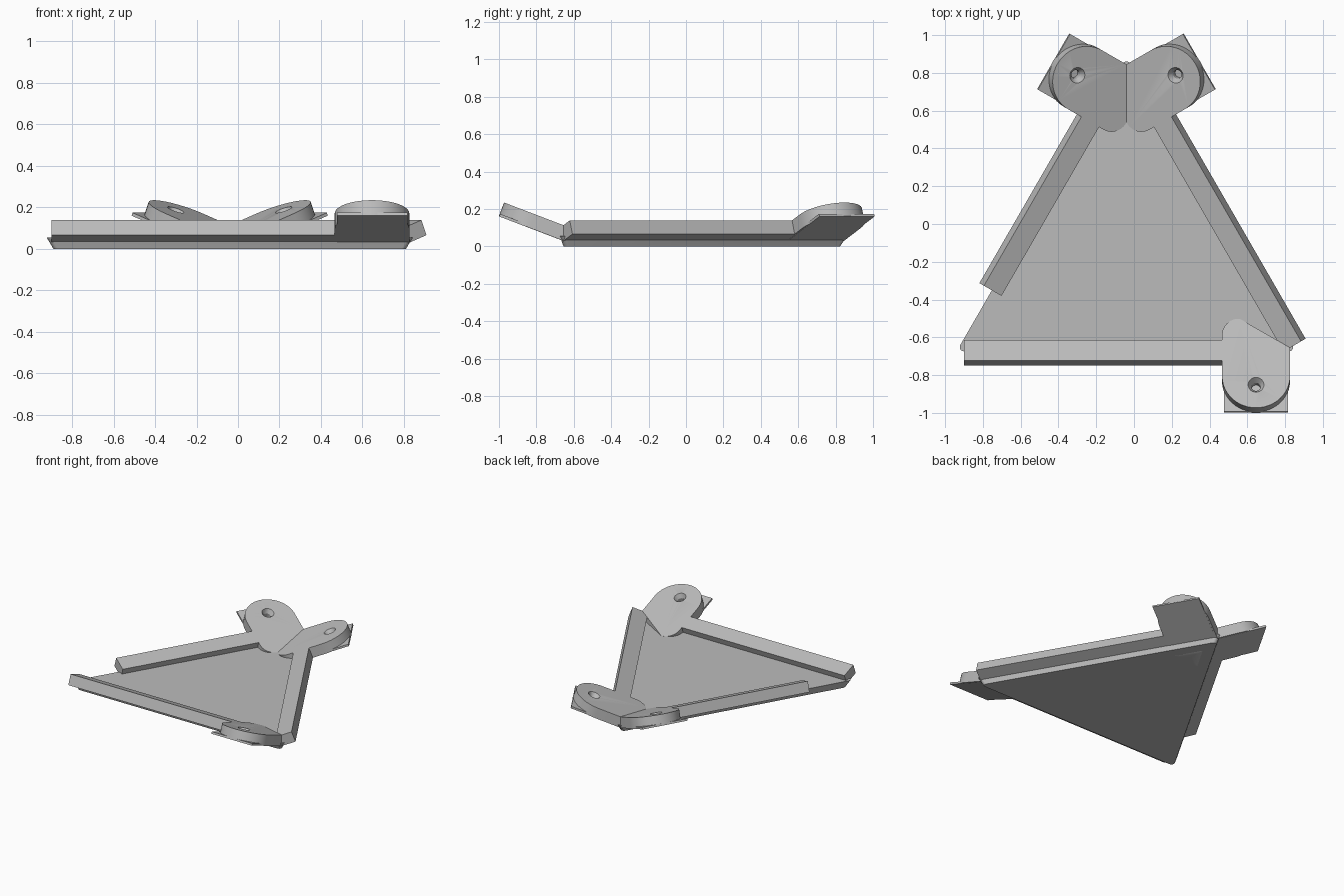
import bpy, bmesh
from math import sin, cos, pi, radians, sqrt
from mathutils import Vector, Matrix

cube = bpy.data.objects.get("Cube")
if cube:
    bpy.data.objects.remove(cube, do_unlink=True)

grey = bpy.data.materials.new("light grey")
grey.use_nodes = True
GREY = (0.5, 0.5, 0.5, 1)
grey.diffuse_color = GREY
grey.node_tree.nodes["Principled BSDF"].inputs["Base Color"].default_value = GREY

TILT = radians(20.9)      # outward tilt of rails and tabs
INRADIUS = 0.5
CENTRE = Vector((-0.04, -0.155, 0))
SIDE = 2 * sqrt(3) * INRADIUS
THICK = 0.078
TAB = 0.36                # tab width along the edge


def corner(deg):
    a = radians(deg)
    return CENTRE + Vector((cos(a), sin(a), 0)) * 2 * INRADIUS


def add_object(name, bm):
    bmesh.ops.recalc_face_normals(bm, faces=bm.faces)
    mesh = bpy.data.meshes.new(name)
    bm.to_mesh(mesh)
    bm.free()
    mesh.materials.append(grey)
    ob = bpy.data.objects.new(name, mesh)
    bpy.context.collection.objects.link(ob)
    return ob


def loft(rings):
    """Closed solid through rings of equal length."""
    bm = bmesh.new()
    loops = [[bm.verts.new(p) for p in ring] for ring in rings]
    n = len(loops[0])
    for lo, hi in zip(loops, loops[1:]):
        for i in range(n):
            j = (i + 1) % n
            bm.faces.new((lo[i], lo[j], hi[j], hi[i]))
    bm.faces.new(loops[0])
    bm.faces.new(loops[-1])
    return bm


def prism(outline, low, high):
    return loft([[(x, y, z) for x, y in outline] for z in (low, high)])


def cut(bm, point, normal):
    """Remove what lies on the normal's side and cap the opening."""
    r = bmesh.ops.bisect_plane(bm, geom=bm.verts[:] + bm.edges[:] + bm.faces[:],
                               plane_co=point, plane_no=normal, clear_outer=True)
    edges = [g for g in r["geom_cut"] if isinstance(g, bmesh.types.BMEdge)]
    if edges:
        bmesh.ops.holes_fill(bm, edges=edges)


def smooth(ob):
    bpy.ops.object.select_all(action="DESELECT")
    ob.select_set(True)
    bpy.context.view_layer.objects.active = ob
    bpy.ops.object.shade_smooth_by_angle(angle=radians(30))


# Base panel: rounded triangle, sides flaring outward towards the top
def panel_ring(inradius, z, r=0.022):
    ring = []
    for deg in (90, 210, 330):
        a = radians(deg)
        c = CENTRE + Vector((cos(a), sin(a), 0)) * 2 * (inradius - r)
        for k in range(7):
            b = a + radians(-60 + 20 * k)
            ring.append((c.x + r * cos(b), c.y + r * sin(b), z))
    return ring


smooth(add_object("base_panel", loft([panel_ring(INRADIUS, 0), panel_ring(0.519, 0.055)])))


# One edge: tilted rail, hinge tab with screw hole, square backing plate
def build_edge(name, start_deg, end_deg, short):
    start, end = corner(start_deg), corner(end_deg)
    along = (end - start).normalized()
    out = ((start + end) / 2 - CENTRE).normalized()
    up = Vector((0, 0, 1))
    v = out * cos(TILT) + up * sin(TILT)
    w = up * cos(TILT) - out * sin(TILT)
    frame = Matrix((along, v, w)).transposed().to_4x4()
    frame.translation = start + up * 0.03

    def finish(part, bm, mitre):
        bm.transform(frame)
        cut(bm, (0, 0, 0), (0, 0, -1))
        if mitre:
            # vertical plane through the corner bisector
            bisector = (CENTRE - start).normalized()
            n = up.cross(bisector)
            if n.dot(out) > 0:
                n = -n
            cut(bm, start, n)
        return add_object(name + "_" + part, bm)

    # Rail
    u0, u1, v0, v1 = TAB - 0.04, SIDE - short, -0.013, 0.102
    finish("rail", prism([(u0, v0), (u1, v0), (u1, v1), (u0, v1)], 0, THICK), False)

    # Tab outline: round outer end, rounded inner corner
    r, mid = TAB / 2, 0.19
    outline = [(r + r * cos(pi * k / 24), mid + r * sin(pi * k / 24)) for k in range(25)]
    outline += [(0, -0.14), (0.25, -0.14)]
    outline += [(0.27 + 0.09 * sin(t), -0.045 - 0.09 * cos(t))
                for t in (pi * k / 12 for k in range(1, 7))]
    tab = finish("tab", prism(outline, 0, THICK), True)

    # Countersunk screw hole
    profile = [(0.023, 0.014), (0.023, 0.048), (0.042, THICK), (0.042, THICK + 0.02)]
    rings = [[(r + q * cos(pi * k / 12), 0.24 + q * sin(pi * k / 12), h) for k in range(24)]
             for q, h in profile]
    hole = loft(rings)
    hole.transform(frame)
    cutter = add_object(name + "_hole_cutter", hole)
    cutter.hide_render = True
    mod = tab.modifiers.new("screw_hole", "BOOLEAN")
    mod.operation = "DIFFERENCE"
    mod.solver = "EXACT"
    mod.object = cutter
    bpy.context.view_layer.objects.active = tab
    bpy.ops.object.modifier_apply(modifier=mod.name)
    bpy.data.objects.remove(cutter, do_unlink=True)
    smooth(tab)

    # Thin square plate flush with the tab's underside
    u0, u1, v1 = 0.01, TAB - 0.01, 0.368
    finish("square_plate", prism([(u0, 0), (u1, 0), (u1, v1), (u0, v1)], -0.001, 0.014), True)


build_edge("front", 330, 210, 0.006)
build_edge("left_side", 90, 330, 0.0)
build_edge("right_side", 90, 210, 0.34)
